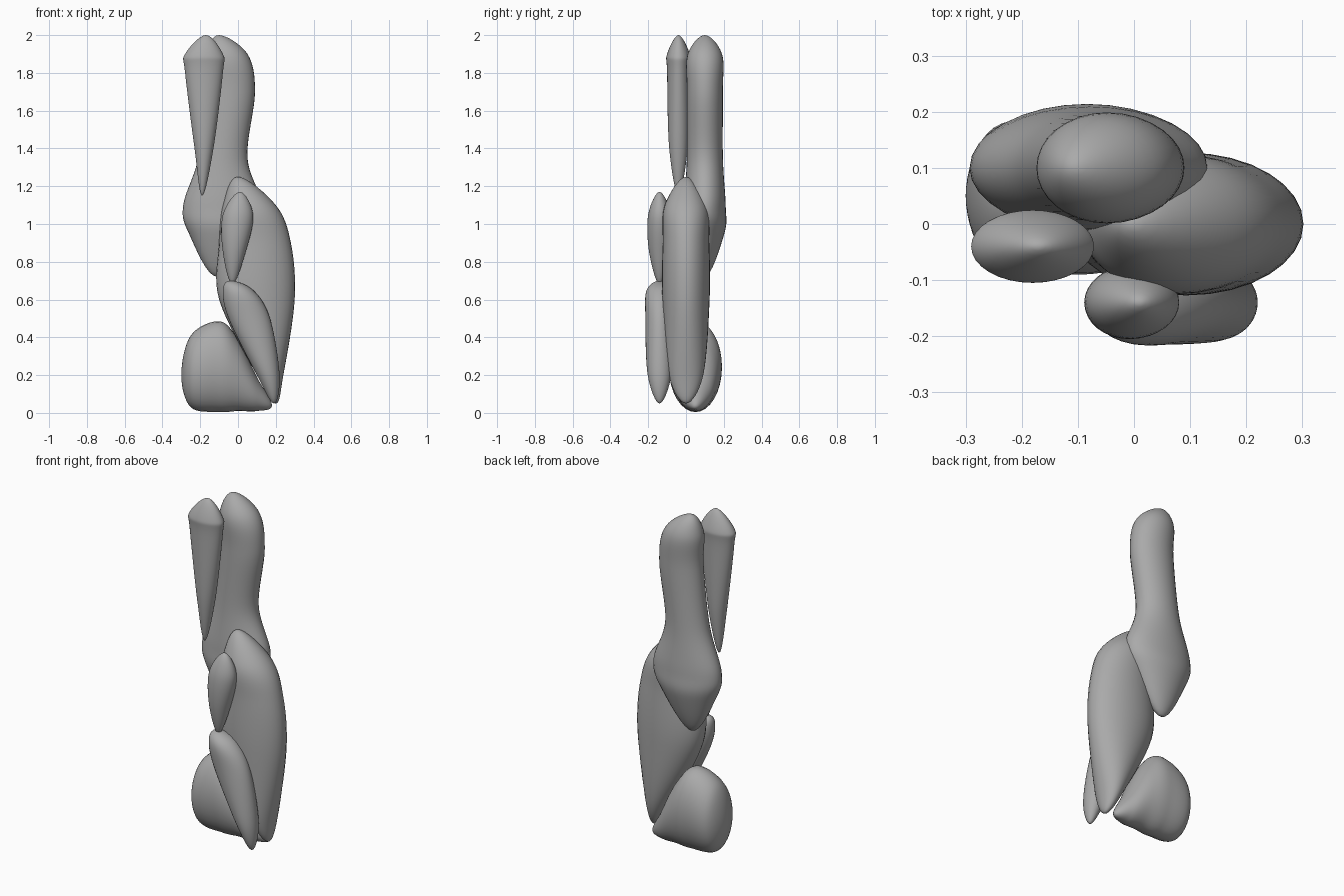
import bpy, bmesh, math
from mathutils import Vector

cube = bpy.data.objects.get("Cube")
if cube:
    bpy.data.objects.remove(cube, do_unlink=True)

grey = bpy.data.materials.new("soft grey")
grey.use_nodes = True
colour = (.4, .4, .4, 1)
grey.diffuse_color = colour
grey.node_tree.nodes["Principled BSDF"].inputs["Base Color"].default_value = colour

SIDES, STEPS = 32, 8


def spline(before, start, end, after, t):
    """Smooth curve from start to end, steered by the neighbouring points."""
    leave, arrive = (end - before) / 2, (after - start) / 2
    gap = end - start
    bend = 3 * gap - 2 * leave - arrive
    twist = leave + arrive - 2 * gap
    return start + t * (leave + t * (bend + t * twist))


def reflected(station):
    """Station mirrored through the pole, so that the end closes round."""
    position, middle, width, depth = station
    return Vector((position, middle, -width, -depth))


def pillow(name, y, depth, start, sections, end, sideways=False, taper=.3):
    """Elliptical loft between two poles.

    Each pole is (position, middle); each section is (position, middle, half width).
    The depth follows the width, but falls off more slowly.
    """
    widest = max(width for position, middle, width in sections)
    stations = [Vector((*start, 0, 0))]
    for position, middle, width in sections:
        thickness = depth * (width / widest) ** taper
        stations.append(Vector((position, middle, width, thickness)))
    stations.append(Vector((*end, 0, 0)))
    guides = [reflected(stations[1]), *stations, reflected(stations[-2])]

    def place(position, across, offset):
        if sideways:
            return position, y + offset, across
        return across, y + offset, position

    # Sample the stations into rings of vertices
    bm = bmesh.new()
    rings = []
    for index in range(len(stations) - 1):
        for step in range(STEPS):
            if index == step == 0:
                continue
            position, middle, width, thick = spline(*guides[index:index + 4], step / STEPS)
            ring = []
            for side in range(SIDES):
                angle = math.tau * side / SIDES
                across = middle + width * math.cos(angle)
                ring.append(bm.verts.new(place(position, across, thick * math.sin(angle))))
            rings.append(ring)

    # Skin the rings and close both ends on a pole
    for lower, upper in zip(rings, rings[1:]):
        for side in range(SIDES):
            bm.faces.new((lower[side - 1], lower[side], upper[side], upper[side - 1]))
    for ring, pole in ((rings[0], start), (rings[-1], end)):
        tip = bm.verts.new(place(*pole, 0))
        for side in range(SIDES):
            bm.faces.new((ring[side - 1], ring[side], tip))
    bmesh.ops.recalc_face_normals(bm, faces=bm.faces)
    for face in bm.faces:
        face.smooth = True

    mesh = bpy.data.meshes.new(name)
    bm.to_mesh(mesh)
    bm.free()
    mesh.materials.append(grey)
    bpy.context.collection.objects.link(bpy.data.objects.new(name, mesh))


# Head that runs up into the rear ear
pillow("head_and_rear_ear", y=.1, depth=.11, start=(.72, -.11), end=(2, -.1), sections=[
    (.95, -.09, .17), (1.1, -.08, .21), (1.35, -.08, .13), (1.7, -.04, .13), (1.9, -.06, .11)])

# Slim ear in front
pillow("front_ear", y=-.04, depth=.06, start=(1.15, -.19), end=(2, -.17), sections=[
    (1.4, -.18, .05), (1.8, -.18, .1), (1.9, -.18, .1)])

# Arched torso
pillow("body", y=0, depth=.125, start=(.05, .2), end=(1.25, 0), sections=[
    (.2, .17, .07), (.6, .1, .2), (.9, .09, .19), (1.1, .06, .14)])

# Arm and hind leg on the front side
pillow("arm", y=-.14, depth=.06, start=(.68, -.03), end=(1.17, .01), sections=[
    (.85, -.02, .06), (1.05, 0, .08)])
pillow("hind_leg", y=-.14, depth=.075, start=(.05, .19), end=(.7, -.04), sections=[
    (.2, .16, .06), (.5, .06, .11), (.65, 0, .08)])

# Rounded haunch that tapers to a toe
pillow("haunch_and_foot", y=.05, depth=.14, start=(-.3, .2), end=(.18, .04), sections=[
    (-.25, .22, .19), (-.1, .245, .24), (0, .2, .19), (.1, .1, .09)],
    sideways=True, taper=.6)
